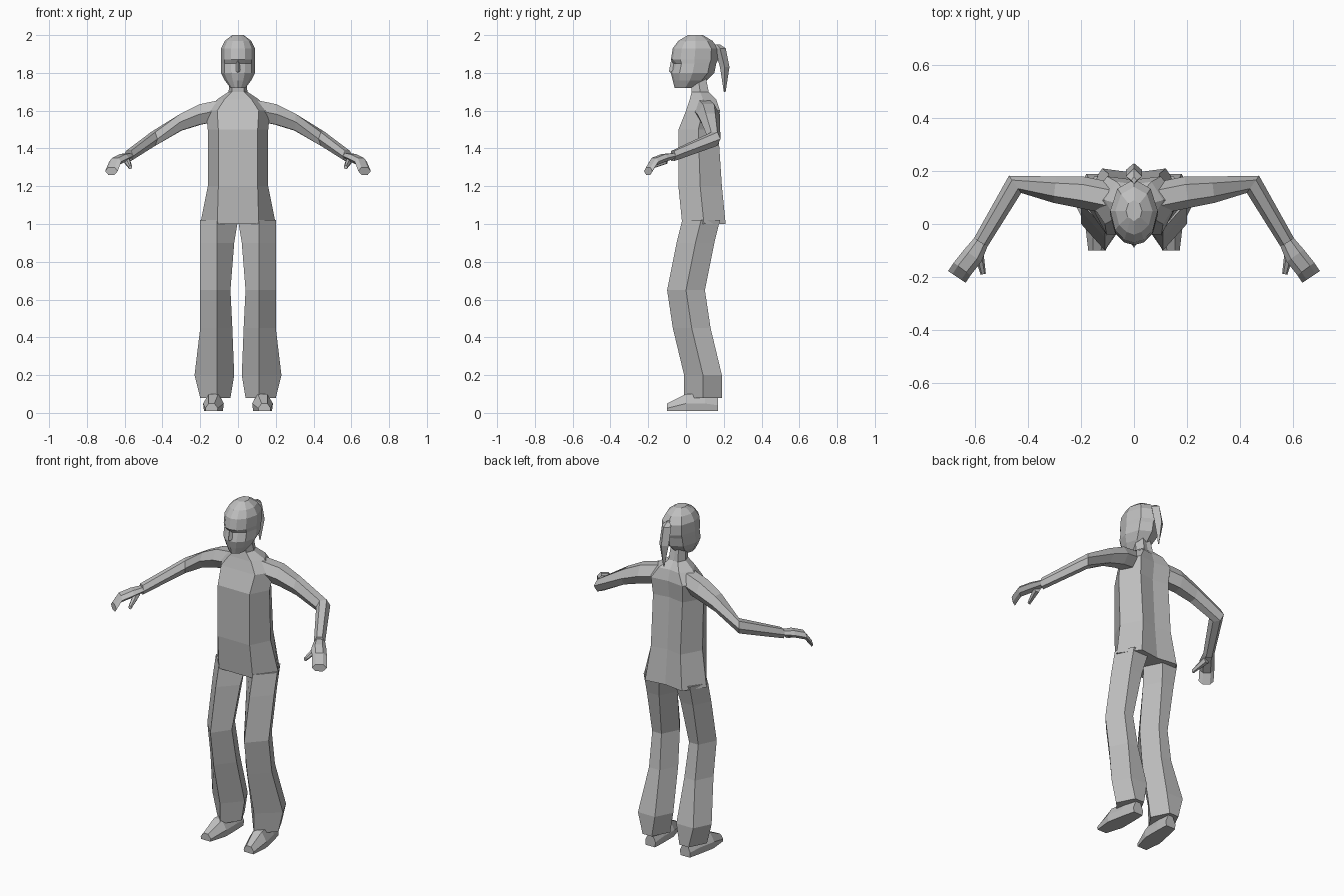
import bpy, bmesh
from mathutils import Vector

default = bpy.data.objects.get("Cube")
if default:
    bpy.data.objects.remove(default, do_unlink=True)

brightness = .52
colour = (brightness, brightness, brightness, 1)
grey = bpy.data.materials.new("plain grey")
grey.use_nodes = True
grey.diffuse_color = colour
grey.node_tree.nodes["Principled BSDF"].inputs["Base Color"].default_value = colour


def loft(name, rings, mirrored=False):
    """Skin a list of equal-length point loops and cap both ends."""
    bm = bmesh.new()
    loops = [[bm.verts.new(point) for point in ring] for ring in rings]
    for lower, upper in zip(loops, loops[1:]):
        for i in range(len(lower)):
            bm.faces.new((lower[i - 1], lower[i], upper[i], upper[i - 1]))
    bm.faces.new(loops[0])
    bm.faces.new(loops[-1])
    bmesh.ops.recalc_face_normals(bm, faces=bm.faces)
    mesh = bpy.data.meshes.new(name)
    bm.to_mesh(mesh)
    bm.free()
    mesh.materials.append(grey)
    part = bpy.data.objects.new(name, mesh)
    bpy.context.collection.objects.link(part)
    if mirrored:
        mirror = part.modifiers.new("Mirror", 'MIRROR')
        mirror.use_mirror_merge = False


def symmetric(half):
    """Close a half outline that starts and ends on the middle plane."""
    return half + [(-x, y, z) for x, y, z in reversed(half[1:-1])]


def torso_ring(z, wide, front, back):
    """Flat front panel, slanted sides and a shallow groove down the spine."""
    panel = min(.11, wide * .65)
    middle = (front + back) / 2
    groove = (back - front) * .07
    return symmetric([(0, front, z), (panel, front, z), (wide, middle, z),
                      (wide * .6, back, z), (0, back - groove, z)])


def leg_ring(z, front, outer, inner):
    """Sharp front crease with a broad back, the same depth all the way down."""
    crease, depth = .11, .2
    middle, back = front + depth / 2, front + depth
    return [(crease, front, z), (outer, middle, z), (outer - .05, back, z),
            (inner + .05, back, z), (inner, middle, z)]


def shoe_ring(y, wide, top):
    """Flat sole and bevelled upper, turned slightly outward toward the toe."""
    centre = .13 - y / 10
    half = [(wide, .01), (wide * 1.1, top / 2), (wide / 2, top)]
    outline = half + [(-across, z) for across, z in reversed(half)]
    return [(centre + across, y, z) for across, z in outline]


def limb(name, path, flatness):
    """Run a hexagon along a path of centre points, each with its half width."""
    hexagon = [(-1, 0), (-.5, 1), (.5, 1), (1, 0), (.5, -1), (-.5, -1)]
    up = Vector((0, 0, 1))
    centres = [Vector(step[:3]) for step in path]
    rings = []
    for i, centre in enumerate(centres):
        before = centres[max(i - 1, 0)]
        after = centres[min(i + 1, len(centres) - 1)]
        side = up.cross(after - before).normalized()
        size = path[i][-1]
        rings.append([centre + size * (side * a + up * b * flatness) for a, b in hexagon])
    loft(name, rings, mirrored=True)


def head_ring(z, wide, front, back, hollow=.01):
    """Faceted skull outline; hollow pushes the eye column inward."""
    depth = back - front
    return symmetric([(0, front, z), (wide * .4, front + hollow, z),
                      (wide * .8, front + depth * .2, z), (wide, front + depth / 2, z),
                      (wide * .7, back - depth * .15, z), (0, back, z)])


def tail_ring(z, wide, front, back):
    """Four-sided lock of hair."""
    middle = (front + back) / 2
    return [(0, front, z), (wide, middle, z), (0, back, z), (-wide, middle, z)]


# Torso from hips to neck
loft("torso_and_neck", [torso_ring(*ring) for ring in (
    (1, .2, -.02, .21),
    (1.2, .16, -.04, .19),
    (1.5, .16, -.04, .17),
    (1.6, .17, 0, .18),
    (1.66, .11, .02, .16),
    (1.7, .05, .03, .12),
    (1.8, .04, .02, .1))])

# Trouser legs with a bent knee and flared cuff
loft("trouser_legs", [leg_ring(*ring) for ring in (
    (1.02, -.02, .2, 0),
    (.9, -.05, .2, .02),
    (.65, -.1, .2, .04),
    (.45, -.07, .2, .03),
    (.2, -.01, .23, .02),
    (.08, -.01, .2, .04))], mirrored=True)

# Shoes from heel to toe
loft("shoes", [shoe_ring(*ring) for ring in (
    (.17, .03, .08),
    (.1, .04, .1),
    (0, .05, .1),
    (-.1, .03, .05))], mirrored=True)

# Arms, hands and thumbs
wrist = (.58, -.07, 1.36, .03)
limb("arms", [
    (.1, .1, 1.6, .06),
    (.2, .12, 1.58, .06),
    (.3, .13, 1.54, .05),
    (.45, .15, 1.45, .04),
    wrist], flatness=.9)
limb("hands", [
    wrist,
    (.61, -.12, 1.35, .04),
    (.65, -.17, 1.33, .04),
    (.67, -.2, 1.28, .04)], flatness=.5)
limb("thumbs", [
    (.59, -.1, 1.34, .02),
    (.57, -.19, 1.3, .01)], flatness=1)

# Head from chin to crown
loft("head", [head_ring(*ring) for ring in (
    (1.72, .04, -.06, .05),
    (1.76, .07, -.07, .11),
    (1.8, .09, -.08, .15),
    (1.85, .09, -.07, .16, .02),
    (1.87, .09, -.08, .17),
    (1.93, .09, -.07, .17),
    (1.97, .07, -.04, .14),
    (2, .03, .01, .09))])

# Nose wedge
loft("nose", [[(-wide, -.06, z), (0, tip, z), (wide, -.06, z)] for z, wide, tip in (
    (1.8, .02, -.08),
    (1.81, .02, -.09),
    (1.86, .01, -.08))])

# Ponytail from knot to tip
loft("ponytail", [tail_ring(*ring) for ring in (
    (1.95, .01, .15, .18),
    (1.93, .03, .15, .21),
    (1.83, .03, .18, .23),
    (1.7, .002, .2, .21))])
